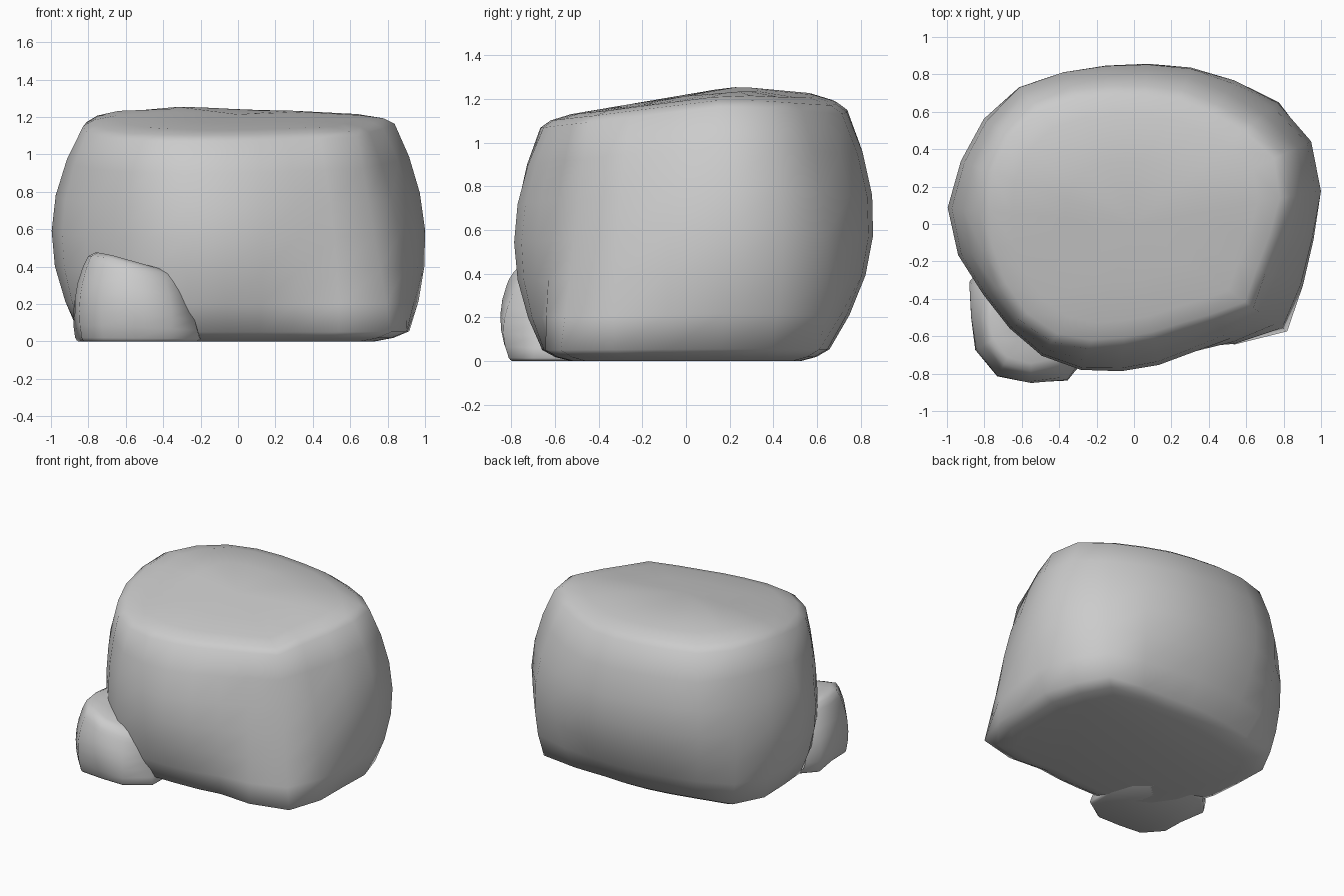
import bpy, bmesh, math

if "Cube" in bpy.data.objects:
    bpy.data.objects.remove(bpy.data.objects["Cube"], do_unlink=True)

stone = bpy.data.materials.new("stone_grey")
stone.use_nodes = True
GREY = (0.6, 0.6, 0.6, 1)
stone.diffuse_color = GREY
stone.node_tree.nodes["Principled BSDF"].inputs["Base Color"].default_value = GREY


def blend(low, mid, high, t, t0, t2):
    """Smooth curve through the foot, belly and shoulder radii."""
    t1 = 0.5
    a = low * (t - t1) * (t - t2) / ((t0 - t1) * (t0 - t2))
    b = mid * (t - t0) * (t - t2) / ((t1 - t0) * (t1 - t2))
    c = high * (t - t0) * (t - t1) / ((t2 - t0) * (t2 - t1))
    return a + b + c


def build_rock(name, centre, start, foot, belly, shoulder, height, foot_t, shoulder_t, base):
    bm = bmesh.new()
    n = len(foot)
    # level, inward scale
    levels = [(0, base), (foot_t * 0.35, (base + 1.2) / 2.2), (foot_t, 1),
              (0.18, 1), (0.34, 1), (0.5, 1), (0.66, 1), (0.82, 1), (shoulder_t, 1),
              ((shoulder_t + 2) / 3, 0.93), (1, 0.79), (1, 0.45)]
    rings = []
    for t, scale in levels:
        tt = min(max(t, foot_t), shoulder_t)
        ring = []
        for i in range(n):
            angle = math.radians(start) + math.tau * i / n
            r = scale * blend(foot[i], belly[i], shoulder[i], tt, foot_t, shoulder_t)
            x = centre[0] + r * math.cos(angle)
            y = centre[1] + r * math.sin(angle)
            ring.append(bm.verts.new((x, y, t * height(x, y))))
        rings.append(ring)
    for a, b in zip(rings, rings[1:]):
        for i in range(n):
            j = (i + 1) % n
            bm.faces.new((a[i], a[j], b[j], b[i]))
    # flat underside and crown
    bm.faces.new(rings[0][::-1])
    crown = bm.verts.new((*centre, height(*centre)))
    for i in range(n):
        bm.faces.new((rings[-1][i], rings[-1][(i + 1) % n], crown))
    mesh = bpy.data.meshes.new(name)
    bm.to_mesh(mesh)
    bm.free()
    mesh.materials.append(stone)
    for face in mesh.polygons:
        face.use_smooth = True
    obj = bpy.data.objects.new(name, mesh)
    bpy.context.collection.objects.link(obj)


def boulder_height(x, y):
    rise = 1.22 + 0.17 * y if y < 0.2 else 1.254 - 0.2 * (y - 0.2) ** 2
    right_drop = 0.04 * max(x + 0.2, 0) * (y + 0.8)
    left_drop = 0.09 * max(-x - 0.4, 0)
    return rise - right_drop - left_drop


# Large boulder: radii every 15 degrees, counter-clockwise
build_rock(
    "large_boulder", (0, 0), 10,
    [.93, .93, .95, .79, .69, .66, .66, .69, .76, .91, .91, .85,
     .84, .84, .83, .78, .70, .66, .66, .69, .84, 1.0, .96, .91],
    [1.015, 1.045, 1.005, .937, .89, .86, .86, .895, .955, .98, .985, 1.0,
     .955, .89, .868, .86, .83, .79, .765, .755, .80, .89, .92, .955],
    [.85, .89, .83, .78, .76, .74, .75, .79, .85, .87, .86, .83,
     .82, .81, .80, .77, .71, .655, .63, .63, .68, .78, .75, .78],
    boulder_height, 0.045, 0.965, 0.8)


# Small rock leaning at the front corner: radii every 30 degrees
build_rock(
    "small_rock", (-.55, -.5), 0,
    [.35, .34, .33, .34, .38, .37, .29, .33, .34, .31, .36, .40],
    [.31, .33, .34, .35, .37, .37, .32, .34, .36, .35, .385, .35],
    [.28, .28, .28, .28, .29, .29, .27, .29, .31, .31, .32, .31],
    lambda x, y: min(0.475, 0.44 - 0.28 * (x + 0.6)), 0.04, 0.88, 0.95)
